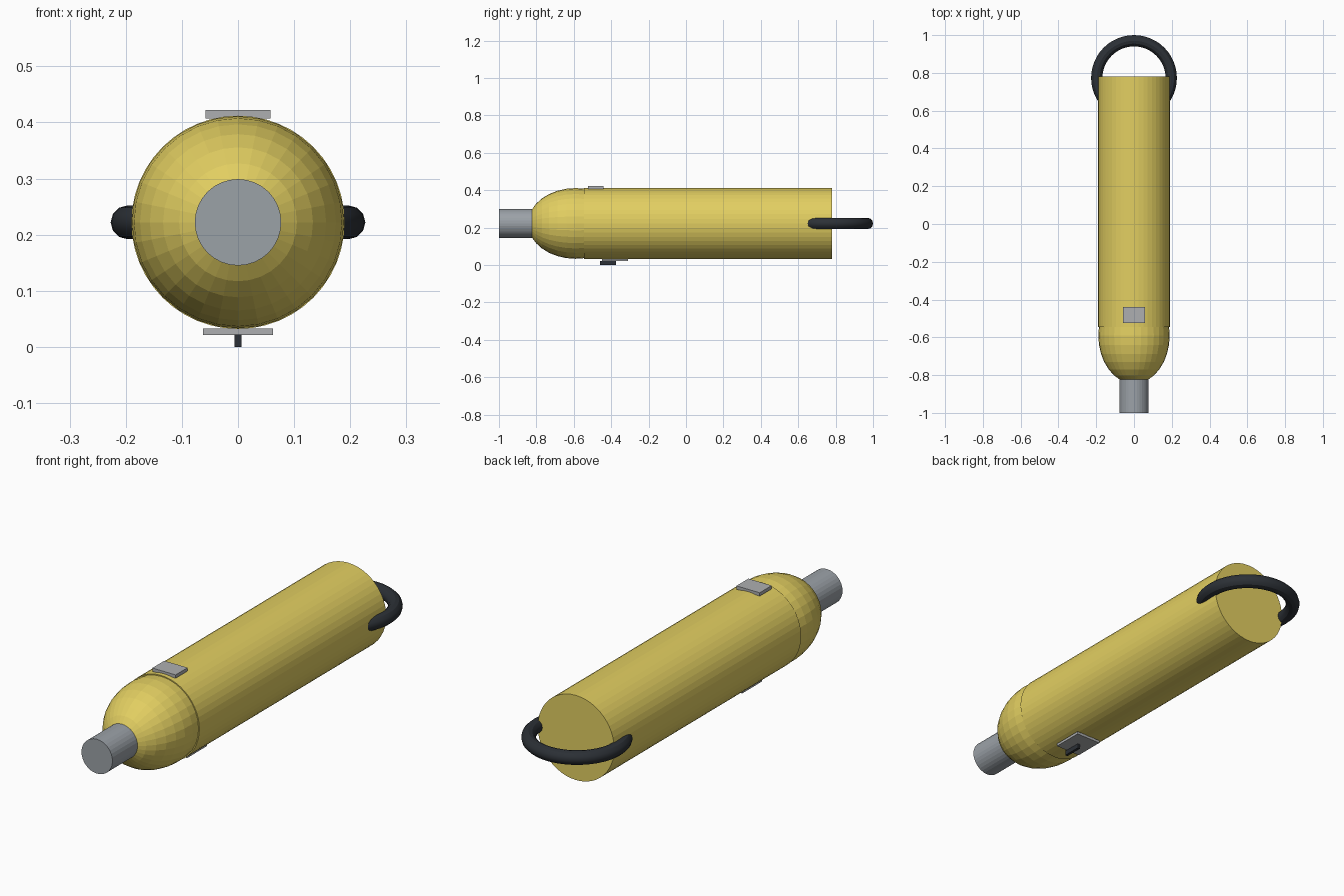
import bpy
from math import pi

cube = bpy.data.objects.get("Cube")
if cube:
    bpy.data.objects.remove(cube, do_unlink=True)

AXIS_Z = 0.222
BODY_R = 0.19


def material(name, rgb):
    mat = bpy.data.materials.new(name)
    mat.use_nodes = True
    mat.diffuse_color = (*rgb, 1)
    mat.node_tree.nodes["Principled BSDF"].inputs["Base Color"].default_value = (*rgb, 1)
    return mat


yellow = material("yellow paint", (0.76, 0.62, 0.12))
steel = material("steel", (0.33, 0.36, 0.39))
plate_grey = material("plate grey", (0.42, 0.43, 0.44))
rubber = material("dark rubber", (0.025, 0.03, 0.037))


def finish(name, mat):
    obj = bpy.context.object
    obj.name = obj.data.name = name
    obj.data.materials.append(mat)
    return obj


def tube(name, radius, y0, y1, sides, mat):
    """Capped cylinder lying along y."""
    bpy.ops.mesh.primitive_cylinder_add(
        vertices=sides, radius=radius, depth=y1 - y0,
        location=(0, (y0 + y1) / 2, AXIS_Z), rotation=(pi / 2, 0, 0))
    return finish(name, mat)


def box(name, x, y, z, mat):
    """Box from (min, max) pairs on each axis."""
    spans = (x, y, z)
    bpy.ops.mesh.primitive_cube_add(size=1, location=[(a + b) / 2 for a, b in spans])
    obj = finish(name, mat)
    obj.scale = [b - a for a, b in spans]
    return obj


# Main body and the neck at its front
tube("body", BODY_R, -0.545, 0.78, 48, yellow)
tube("neck", 0.077, -1.0, -0.75, 32, steel)

# Rounded nose, stretched along the body axis
bpy.ops.mesh.primitive_uv_sphere_add(
    segments=32, ring_count=16, radius=1,
    location=(0, -0.59, AXIS_Z), rotation=(pi / 2, 0, 0))
finish("nose_dome", yellow).scale = (0.189, 0.189, 0.255)

# Carrying ring, half sunk in the rear end
bpy.ops.mesh.primitive_torus_add(
    major_segments=48, minor_segments=12, major_radius=0.197, minor_radius=0.03,
    location=(0, 0.773, AXIS_Z))
finish("carrying_ring", rubber)
bpy.ops.object.shade_smooth_by_angle()

# Plain plate on top
box("top_plate", (-0.058, 0.058), (-0.525, -0.44), (0.407, 0.422), plate_grey)

# Plate underneath with its small fin
box("bottom_plate", (-0.062, 0.062), (-0.45, -0.31), (0.021, 0.033), plate_grey)
box("bottom_fin", (-0.006, 0.006), (-0.46, -0.375), (0.0, 0.022), rubber)
